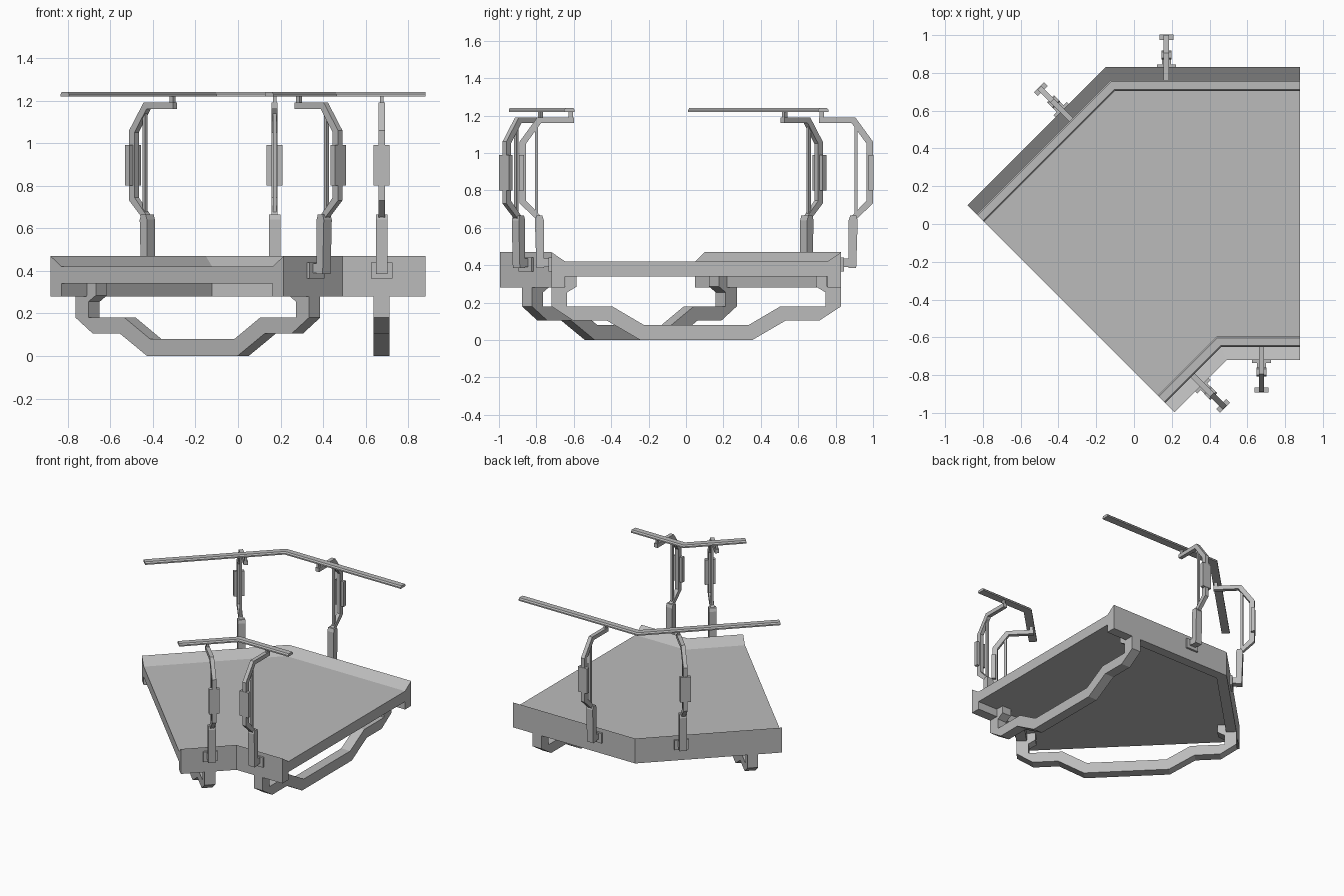
import bpy
import bmesh
from math import sqrt
from mathutils import Matrix, Vector

if "Cube" in bpy.data.objects:
    bpy.data.objects.remove(bpy.data.objects["Cube"], do_unlink=True)

END_X = 0.88        # straight end of the walkway
OUTER = 0.83        # outer rim
INNER = -0.72       # inner rim
MID = (OUTER + INNER) / 2
PIVOT = 0.192       # where the mitre line crosses y = 0
SLOPE = sqrt(2) - 1  # mitre of a 45 degree bend

# Reflection across the mitre: turns one half into the other
c = sqrt(0.5)
REFLECT = (Matrix.Translation((PIVOT, 0, 0))
           @ Matrix(((-c, -c, 0, 0), (-c, c, 0, 0), (0, 0, 1, 0), (0, 0, 0, 1)))
           @ Matrix.Translation((-PIVOT, 0, 0)))


def material(name, value):
    mat = bpy.data.materials.new(name)
    mat.use_nodes = True
    color = (value, value, value, 1)
    mat.diffuse_color = color
    bsdf = mat.node_tree.nodes["Principled BSDF"]
    bsdf.inputs["Base Color"].default_value = color
    bsdf.inputs["Roughness"].default_value = 0.7
    return mat


GREY = material("light_grey_metal", 0.5)


def build(name, rings):
    """Skin a list of matching point rings and cap both ends."""
    bm = bmesh.new()
    loops = [[bm.verts.new(p) for p in ring] for ring in rings]
    n = len(loops[0])
    for a, b in zip(loops, loops[1:]):
        for i in range(n):
            j = (i + 1) % n
            bm.faces.new((a[i], a[j], b[j], b[i]))
    bm.faces.new(loops[0])
    bm.faces.new(loops[-1])
    bmesh.ops.recalc_face_normals(bm, faces=bm.faces)
    mesh = bpy.data.meshes.new(name)
    bm.to_mesh(mesh)
    bm.free()
    mesh.materials.append(GREY)
    obj = bpy.data.objects.new(name, mesh)
    bpy.context.collection.objects.link(obj)
    return obj


def mitred(name, profile):
    """Run a (y, z) profile along the bent walkway."""
    start = [Vector((END_X, y, z)) for y, z in profile]
    bend = [Vector((PIVOT - SLOPE * y, y, z)) for y, z in profile]
    finish = [REFLECT @ p for p in start]
    return build(name, [start, bend, finish])


def pair(name, profile, x, width):
    """Extrude a (y, z) profile across x, on both halves of the bend."""
    rings = [[Vector((x + s * width / 2, y, z)) for y, z in profile] for s in (-1, 1)]
    build("straight_" + name, rings)
    build("angled_" + name, [[REFLECT @ p for p in r] for r in rings])


def rect(a, b, low, high):
    return [(a, low), (b, low), (b, high), (a, high)]


# Deck with raised, sloped curbs and a recessed underside
lip = 0.073
mitred("deck", [
    (OUTER, 0.28), (OUTER, 0.47), (OUTER - lip, 0.42), (INNER + lip, 0.42),
    (INNER, 0.47), (INNER, 0.28), (INNER + lip, 0.28), (INNER + lip, 0.34),
    (OUTER - lip, 0.34), (OUTER - lip, 0.28)])

# Stepped support beams hanging below, symmetric about the walkway middle
half = [(0.30, 0), (0.48, 0.105), (0.66, 0.105), (0.775, 0.18), (0.775, 0.285),
        (0.70, 0.285), (0.70, 0.34), (0.64, 0.34), (0.64, 0.285), (0.69, 0.255),
        (0.69, 0.18), (0.45, 0.18), (0.28, 0.08)]
beam = [(MID + h, z) for h, z in half] + [(MID - h, z) for h, z in reversed(half)]
pair("support_beam", beam, 0.675, 0.075)

# Railing posts: distance outward from the rim, height
POST_PARTS = {
    "base_plate": (rect(0, 0.015, 0.365, 0.44), 0.10),
    "base_arm": (rect(0.01, 0.05, 0.39, 0.435), 0.05),
    "lower_post": ([(0.04, 0.385), (0.08, 0.385), (0.088, 0.64), (0.08, 0.665),
                    (0.048, 0.665), (0.04, 0.64)], 0.053),
    "curved_strap": ([(0.085, 0.65), (0.17, 0.73), (0.17, 1.06), (0.075, 1.19),
                      (-0.12, 1.19), (-0.12, 1.16), (0.055, 1.16), (0.135, 1.05),
                      (0.135, 0.745), (0.045, 0.65)], 0.029),
    "straight_rod": (rect(0.07, 0.088, 0.65, 1.165), 0.016),
    "strap_pad": (rect(0.145, 0.173, 0.80, 0.99), 0.075),
    "rail_peg": (rect(-0.115, -0.092, 1.185, 1.225), 0.016),
}

for side, rim, sign, x in (("outer", OUTER, 1, 0.172), ("inner", INNER, -1, 0.675)):
    for part, (shape, width) in POST_PARTS.items():
        pair(side + "_" + part, [(rim + sign * d, z) for d, z in shape], x, width)
    # Flat handrail with chamfered upper edges
    rail = [(-0.068, 1.22), (-0.068, 1.23), (-0.076, 1.24),
            (-0.117, 1.24), (-0.125, 1.23), (-0.125, 1.22)]
    mitred(side + "_handrail", [(rim + sign * d, z) for d, z in rail])
